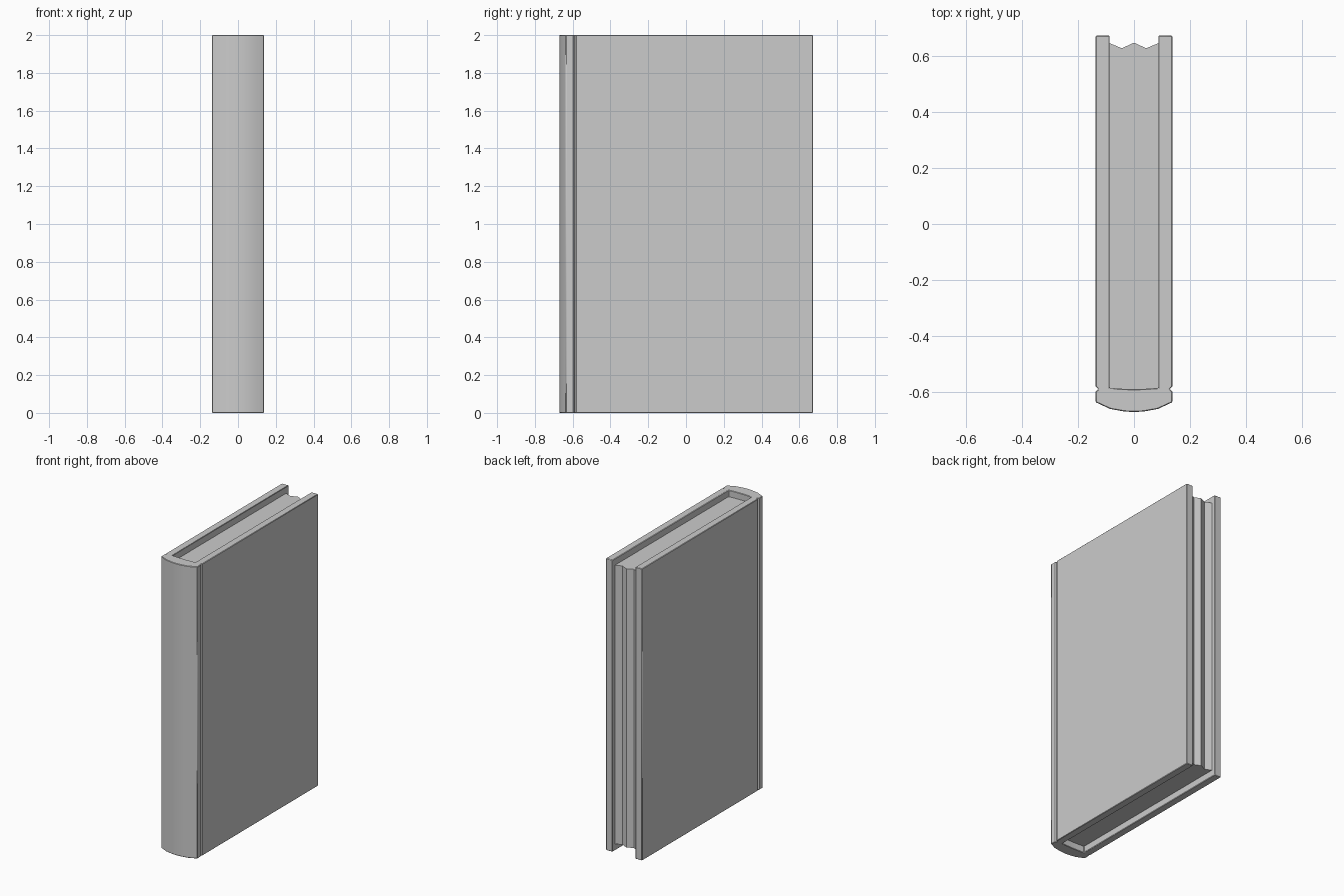
import bpy, bmesh

if "Cube" in bpy.data.objects:
    bpy.data.objects.remove(bpy.data.objects["Cube"])


def prism(name, outline, z0, z1, bevel=0.0):
    """Extrude a closed XY outline from z0 to z1."""
    bm = bmesh.new()
    base = bm.faces.new([bm.verts.new((x, y, z0)) for x, y in outline])
    top = bmesh.ops.extrude_face_region(bm, geom=[base])["geom"]
    verts = [v for v in top if isinstance(v, bmesh.types.BMVert)]
    bmesh.ops.translate(bm, vec=(0, 0, z1 - z0), verts=verts)
    bmesh.ops.recalc_face_normals(bm, faces=bm.faces)
    mesh = bpy.data.meshes.new(name)
    bm.to_mesh(mesh)
    bm.free()
    obj = bpy.data.objects.new(name, mesh)
    bpy.context.collection.objects.link(obj)
    if bevel:
        mod = obj.modifiers.new("soft_edges", "BEVEL")
        mod.width = bevel
        mod.segments = 1
        mod.limit_method = "ANGLE"
        mod.angle_limit = 1.0
    bpy.ops.object.select_all(action="DESELECT")
    obj.select_set(True)
    bpy.context.view_layer.objects.active = obj
    bpy.ops.object.shade_smooth_by_angle(angle=0.7)
    return obj


def mirrored(half):
    """Complete a right-hand half outline; points on x = 0 are not repeated."""
    return half + [(-x, y) for x, y in reversed(half) if x > 0]


# Cover: rounded spine, hinge grooves and two boards in one U-shaped profile
cover_half = [
    (0, -0.671), (0.035, -0.669), (0.085, -0.660), (0.137, -0.636),
    (0.137, -0.598), (0.127, -0.589), (0.137, -0.580),
    (0.137, 0.672), (0.087, 0.672),
    (0.087, -0.585), (0.04, -0.588), (0, -0.589),
]
# the inner and outer centre points both lie on x = 0, so mirror as one loop
prism("cover", mirrored(cover_half), 0.0, 2.0, 0.003)

# Page block: recessed at top, bottom and the wavy fore edge
page_half = [
    (0, -0.589), (0.04, -0.588), (0.087, -0.585),
    (0.087, 0.645), (0.065, 0.636), (0.043, 0.627), (0.022, 0.637), (0, 0.647),
]
prism("pages", mirrored(page_half), 0.045, 1.955)
